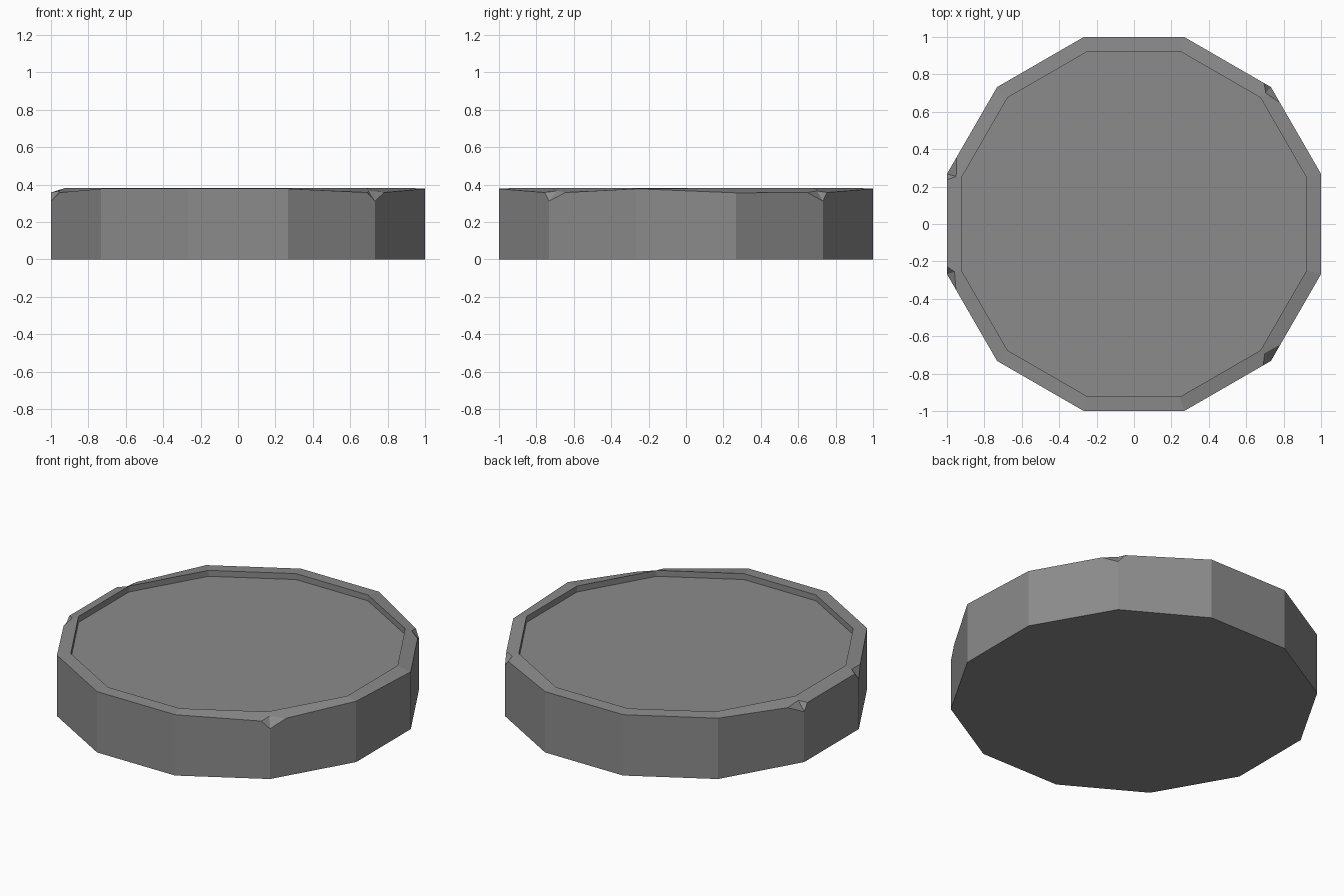
import bpy, bmesh, math

if "Cube" in bpy.data.objects:
    bpy.data.objects.remove(bpy.data.objects["Cube"])

N = 12
R_OUT = 1 / math.cos(math.pi / N)
R_IN = 0.923 * R_OUT
Z_TOP, Z_RIM, Z_FLOOR = 0.378, 0.382, 0.345
# chipped corners: fraction cut towards previous / next corner, radius of the notch tip, tip angle
CHIPS = {1: (0.18, 0.08, 0.993, 44.8), 5: (0.19, 0.06, 0.984, 165.0),
         6: (0.075, 0.18, 0.993, 194.9), 10: (0.09, 0.19, 0.983, 315.4)}

stone = bpy.data.materials.new("stone_grey")
stone.diffuse_color = (0.26, 0.26, 0.26, 1)
stone.use_nodes = True
stone.node_tree.nodes["Principled BSDF"].inputs["Base Color"].default_value = stone.diffuse_color

bm = bmesh.new()


def polar(r, deg, z):
    a = math.radians(deg)
    return bm.verts.new((r * math.cos(a), r * math.sin(a), z))


def ring(r, z):
    return [polar(r, 15 + 30 * k, z) for k in range(N)]


base, top = ring(R_OUT, 0), ring(R_OUT, Z_TOP)
lip, floor = ring(R_IN, Z_RIM), ring(R_IN, Z_FLOOR)
top[0].co.z = 0.356          # worn corner

# chipped corners
before, after, tip = {}, {}, {}
coords = [v.co.copy() for v in top]
for k, (b, a, r, deg) in CHIPS.items():
    for store, t, n in ((before, b, k - 1), (after, a, (k + 1) % N)):
        p = coords[k].lerp(coords[n], t)
        p.z = 0.358
        store[k] = bm.verts.new(p)
    tip[k] = polar(r, deg, 0.366)
    top[k].co.z = 0.312
    bm.faces.new((top[k], after[k], tip[k]))
    bm.faces.new((top[k], tip[k], before[k]))

# side walls, rim and inner wall
for i in range(N):
    j = (i + 1) % N
    edge = [v for v in (before.get(j), after.get(i)) if v]
    bm.faces.new([base[i], base[j], top[j]] + edge + [top[i]])
    start = [tip[i], after[i]] if i in tip else [top[i]]
    end = [before[j], tip[j]] if j in tip else [top[j]]
    bm.faces.new(start + end + [lip[j], lip[i]])
    bm.faces.new((lip[i], lip[j], floor[j], floor[i]))

# recessed floor and underside
bm.faces.new(floor)
bm.faces.new(base[::-1])
bmesh.ops.recalc_face_normals(bm, faces=bm.faces)

mesh = bpy.data.meshes.new("chipped_stone_disc")
bm.to_mesh(mesh)
bm.free()
mesh.materials.append(stone)
obj = bpy.data.objects.new("chipped_stone_disc", mesh)
bpy.context.collection.objects.link(obj)
